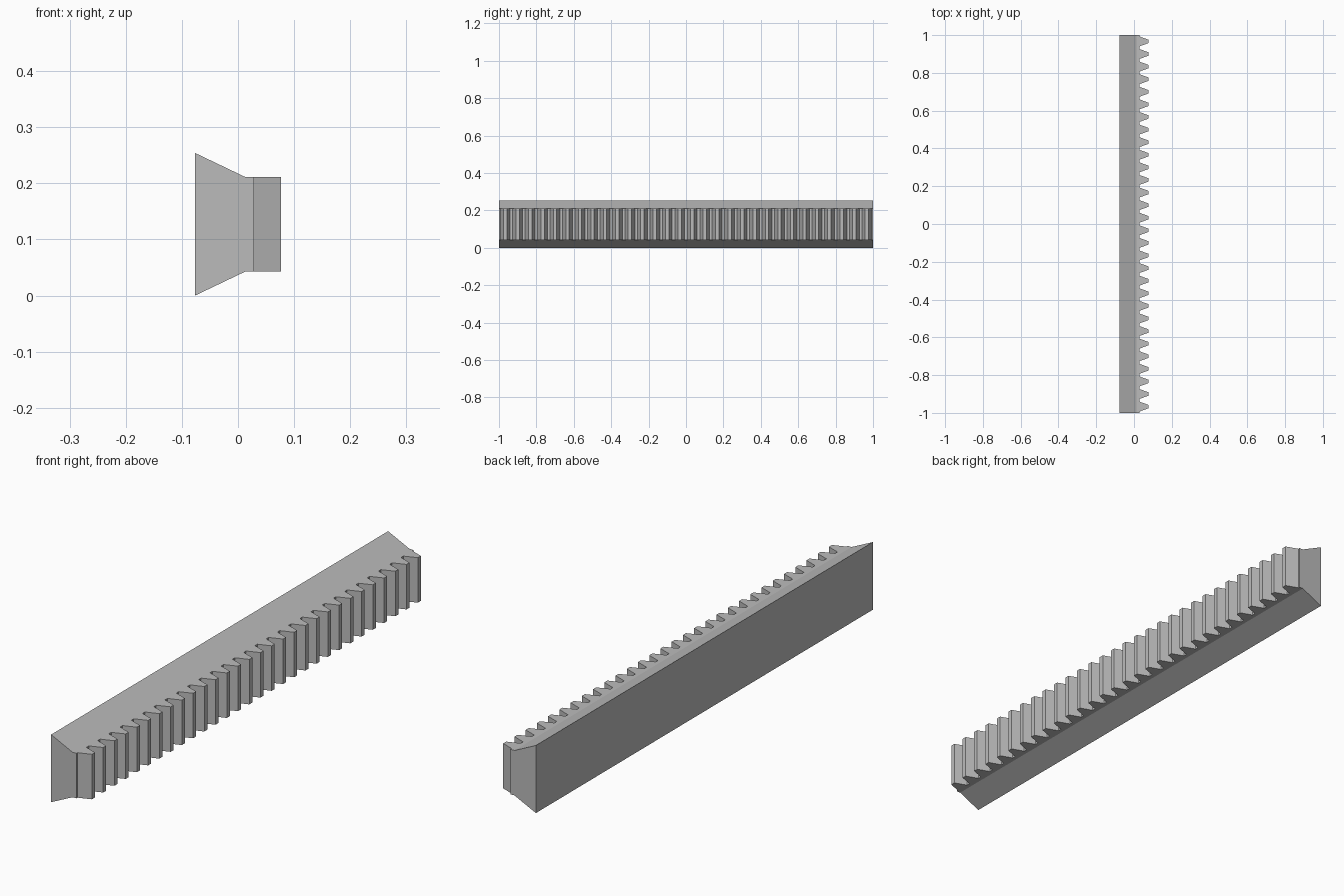
import bpy, bmesh, math
from mathutils import Vector

cube = bpy.data.objects.get("Cube")
if cube:
    bpy.data.objects.remove(cube, do_unlink=True)

# Gear proportions
TEETH = 30
PITCH = 2.0 / TEETH
MODULE = PITCH / math.pi
TIP_X = 0.0764
PITCH_X = TIP_X - MODULE
ROOT_X = PITCH_X - 1.25 * MODULE
LOW, HIGH, TOP = 0.0425, 0.2115, 0.254

steel = bpy.data.materials.new("grey_steel")
steel.use_nodes = True
grey = (0.5, 0.5, 0.5, 1.0)
steel.diffuse_color = grey
steel.node_tree.nodes["Principled BSDF"].inputs["Base Color"].default_value = grey


def prism(name, points, sweep):
    """Sweep a closed flat outline along a vector."""
    bm = bmesh.new()
    face = bm.faces.new([bm.verts.new(p) for p in points])
    swept = bmesh.ops.extrude_face_region(bm, geom=[face])["geom"]
    verts = [v for v in swept if isinstance(v, bmesh.types.BMVert)]
    bmesh.ops.translate(bm, verts=verts, vec=Vector(sweep))
    bmesh.ops.recalc_face_normals(bm, faces=bm.faces)
    mesh = bpy.data.meshes.new(name)
    bm.to_mesh(mesh)
    bm.free()
    mesh.materials.append(steel)
    obj = bpy.data.objects.new(name, mesh)
    bpy.context.collection.objects.link(obj)
    return obj


# Rail: dovetail section with a narrow neck that carries the teeth
section = [(-TIP_X, 0), (0.0125, LOW), (ROOT_X, LOW),
           (ROOT_X, HIGH), (0.0125, HIGH), (-TIP_X, TOP)]
prism("dovetail_rail", [(x, -1, z) for x, z in section], (0, 2, 0))


# Teeth: straight flanks at a 20 degree pressure angle
def half_width(x):
    return PITCH / 4 - (x - PITCH_X) * math.tan(math.radians(20))


root, tip = half_width(ROOT_X), half_width(TIP_X)
outline = [(ROOT_X, -root), (TIP_X, -tip), (TIP_X, tip), (ROOT_X, root)]
teeth = prism("rack_teeth", [(x, y, LOW) for x, y in outline],
              (0, 0, HIGH - LOW))

# Open the hidden inner side of the tooth, then repeat it along the rail
bm = bmesh.new()
bm.from_mesh(teeth.data)
inner = [f for f in bm.faces if f.normal.x < -0.9]
bmesh.ops.delete(bm, geom=inner, context="FACES")
bm.to_mesh(teeth.data)
bm.free()
teeth.location.y = -1 + PITCH / 2
row = teeth.modifiers.new("tooth_row", "ARRAY")
row.count = TEETH
row.use_relative_offset = False
row.use_constant_offset = True
row.constant_offset_displace = (0, PITCH, 0)
